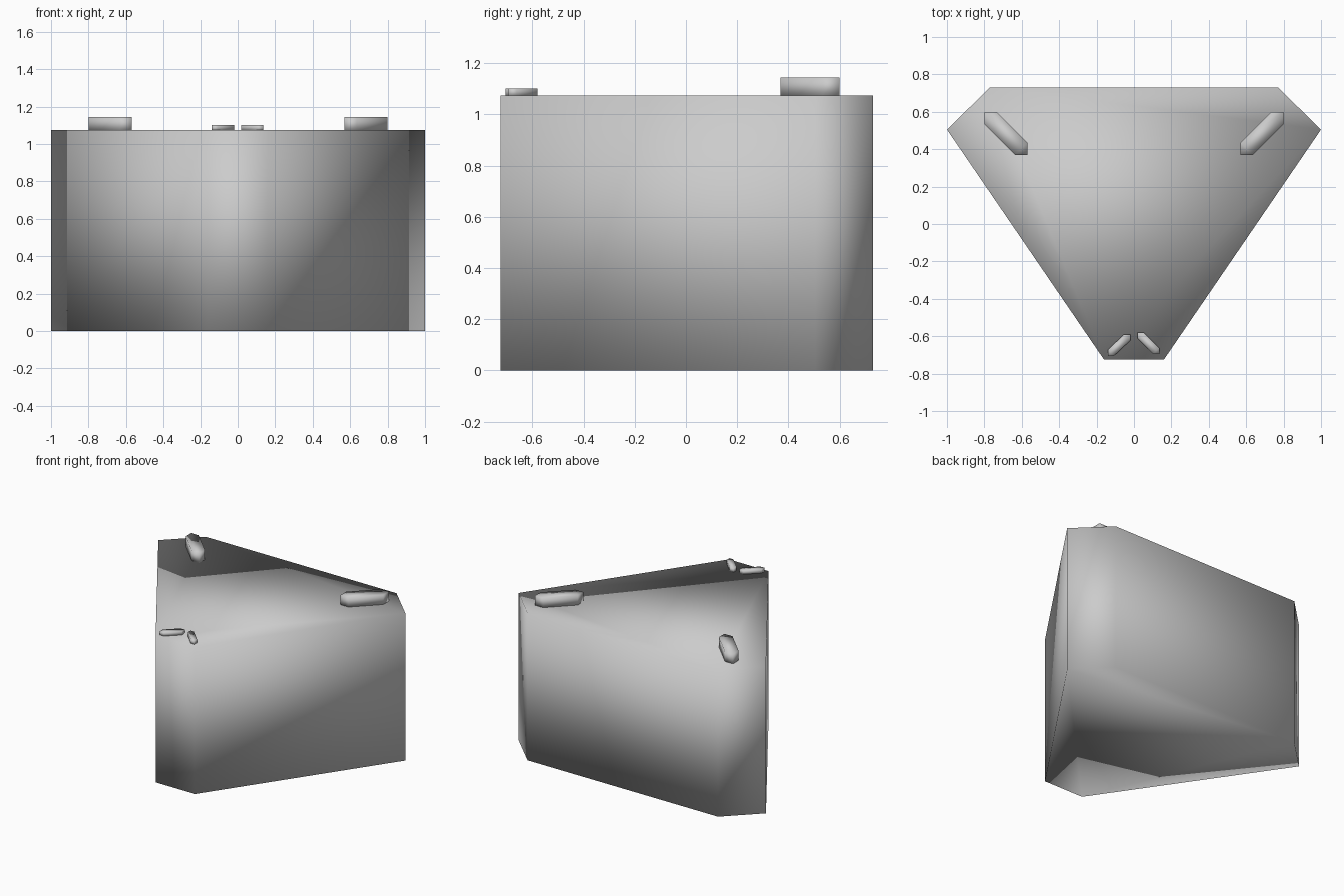
import bpy
import bmesh

if "Cube" in bpy.data.objects:
    bpy.data.objects.remove(bpy.data.objects["Cube"])


def prism(name, outline, z0, z1):
    """Extrude a plan outline (x, y) from z0 to z1 with smooth shading."""
    bm = bmesh.new()
    face = bm.faces.new([bm.verts.new((x, y, z0)) for x, y in outline])
    result = bmesh.ops.extrude_face_region(bm, geom=[face], use_keep_orig=True)
    for item in result["geom"]:
        if isinstance(item, bmesh.types.BMVert):
            item.co.z = z1
    bmesh.ops.recalc_face_normals(bm, faces=bm.faces)
    for f in bm.faces:
        f.smooth = True
    mesh = bpy.data.meshes.new(name)
    bm.to_mesh(mesh)
    bm.free()
    obj = bpy.data.objects.new(name, mesh)
    bpy.context.collection.objects.link(obj)
    return obj


def peg_outline(x0, x1, y0, y1, cut):
    """Diagonal bar with pointed ends, running from (x0, y0) to (x1, y1)."""
    sx = cut if x1 > x0 else -cut
    return [(x0, y0), (x0 + sx, y0), (x1, y1 - cut),
            (x1, y1), (x1 - sx, y1), (x0, y0 + cut)]


TOP = 1.075

# Wedge-shaped block
half = [(0.16, -0.725), (1.0, 0.505), (0.77, 0.73)]
prism("body", half + [(-x, y) for x, y in reversed(half)], 0, TOP)

# Large pegs at the back corners
for side, s in (("left", -1), ("right", 1)):
    prism("back_peg_" + side,
          peg_outline(s * 0.57, s * 0.80, 0.37, 0.60, 0.065), TOP - 0.005, 1.145)

# Small pegs at the front, angled towards each other
prism("front_peg_left", peg_outline(-0.14, -0.02, -0.705, -0.59, 0.033), TOP - 0.005, 1.102)
prism("front_peg_right", peg_outline(0.135, 0.02, -0.695, -0.58, 0.033), TOP - 0.005, 1.102)
